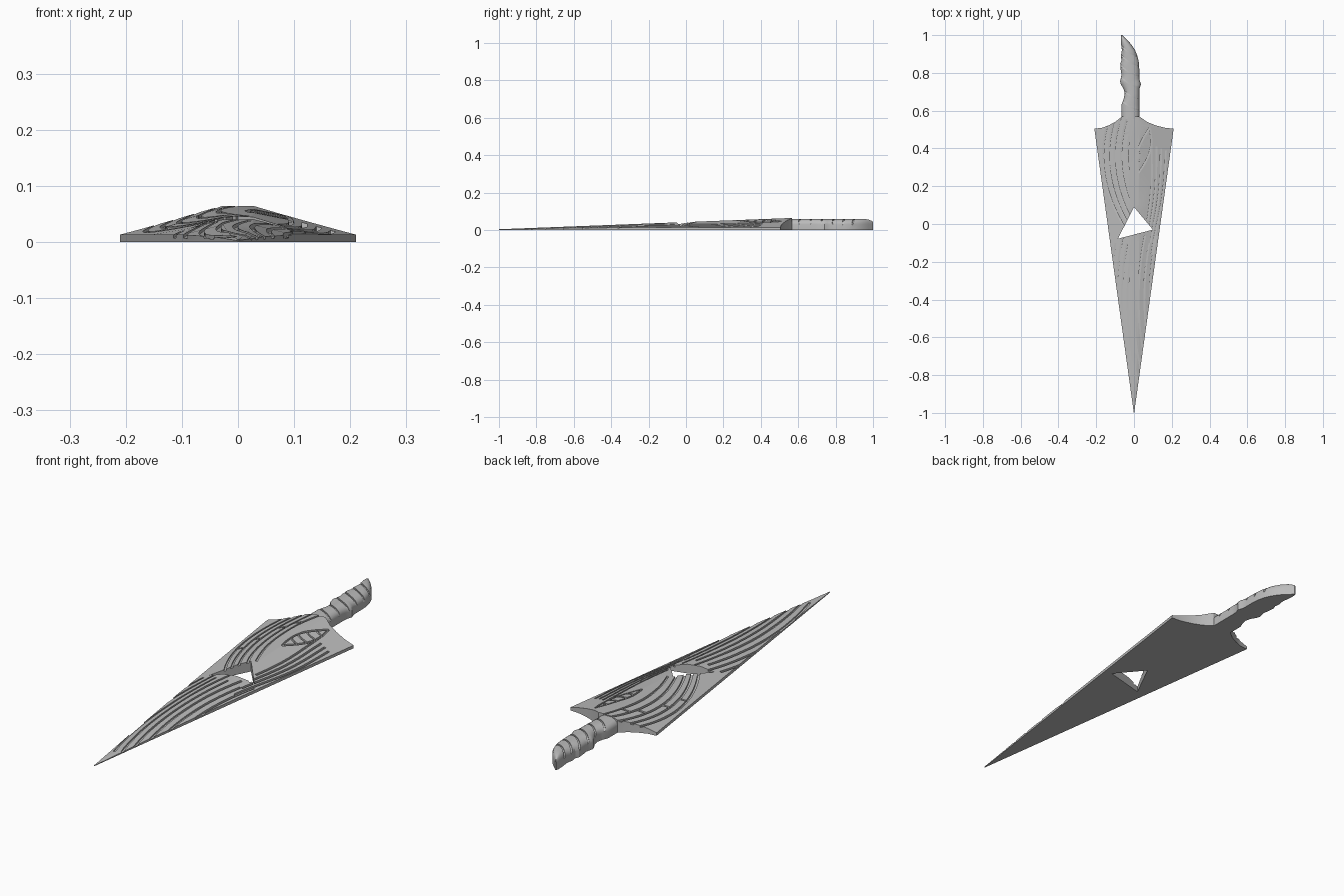
import bpy, bmesh, math

if "Cube" in bpy.data.objects:
    bpy.data.objects.remove(bpy.data.objects["Cube"])

grey = bpy.data.materials.new("plain grey")
grey.use_nodes = True
grey.diffuse_color = (0.5, 0.5, 0.5, 1)
grey.node_tree.nodes["Principled BSDF"].inputs["Base Color"].default_value = (0.5, 0.5, 0.5, 1)


def make(name, bm):
    bmesh.ops.recalc_face_normals(bm, faces=bm.faces)
    mesh = bpy.data.meshes.new(name)
    bm.to_mesh(mesh)
    bm.free()
    mesh.materials.append(grey)
    ob = bpy.data.objects.new(name, mesh)
    bpy.context.collection.objects.link(ob)
    return ob


def loft(bm, rings):
    """Join closed rings of points into a capped solid."""
    rows = [[bm.verts.new(p) for p in ring] for ring in rings]
    n = len(rows[0])
    for a, b in zip(rows, rows[1:]):
        for i in range(n):
            j = (i + 1) % n
            bm.faces.new((a[i], a[j], b[j], b[i]))
    bm.faces.new(rows[0])
    bm.faces.new(rows[-1])


def cut(target, bm):
    cutter = make("cutter", bm)
    cutter.hide_render = True
    mod = target.modifiers.new("cut", "BOOLEAN")
    mod.operation, mod.solver, mod.use_self = "DIFFERENCE", "EXACT", True
    mod.object = cutter
    bpy.context.view_layer.objects.active = target
    bpy.ops.object.modifier_apply(modifier=mod.name)
    bpy.data.objects.remove(cutter)


def groove(bm, path, roof, depth=0.007, width=0.009):
    """Ribbon-shaped cutter that follows a path at a set depth below a surface."""
    rings = []
    for i, (x, y) in enumerate(path):
        ax, ay = path[max(i - 1, 0)]
        bx, by = path[min(i + 1, len(path) - 1)]
        size = math.hypot(bx - ax, by - ay)
        nx, ny = -(by - ay) / size * width / 2, (bx - ax) / size * width / 2
        z = roof(x, y)
        low = z - min(depth, z * 0.5)
        rings.append([(x - nx, y - ny, low), (x + nx, y + ny, low),
                      (x + nx, y + ny, z + 0.03), (x - nx, y - ny, z + 0.03)])
    loft(bm, rings)


# Blade: a long wedge with a flat ridge and hollow shoulders
def half(y):
    return 0.001 + 0.209 * (y + 1) / 1.505


def ridge(y):
    return 0.004 + 0.06 * (y + 1) / 1.56


def flat(y):
    return min(0.027, half(y) * 0.4)


def blade_roof(x, y):
    top = ridge(y)
    edge = min(0.013, top * 0.6)
    f = (abs(x) - flat(y)) / (half(y) - flat(y))
    return top + (edge - top) * min(max(f, 0), 1)


def blade_ring(y, left, right):
    xs = (left, -flat(y), flat(y), right)
    return [(left, y, 0)] + [(x, y, blade_roof(x, y)) for x in xs] + [(right, y, 0)]


bm = bmesh.new()
rings = [blade_ring(y, -half(y), half(y)) for y in (-1, -0.9, -0.7, -0.3, 0.1, 0.5)]
for y, left, right in ((0.505, -0.21, 0.21), (0.509, -0.17, 0.165), (0.522, -0.135, 0.115),
                       (0.54, -0.1, 0.07), (0.568, -0.065, 0.03)):
    rings.append(blade_ring(y, left, right))
loft(bm, rings)
blade = make("blade", bm)

# Triangular window
bm = bmesh.new()
loft(bm, [[(0, 0.09, z), (-0.085, -0.078, z), (0.1, -0.03, z)] for z in (-0.1, 0.2)])
cut(blade, bm)


# Grain lines on the blade
def arc(x0, yc, bend, y0, y1, n=22):
    ys = [y0 + (y1 - y0) * i / n for i in range(n + 1)]
    pts = [(x0 + bend * (y - yc) ** 2, y) for y in ys]
    return [p for p in pts if abs(p[0]) < half(p[1]) + 0.012]


bm = bmesh.new()
for k in range(8):
    groove(bm, arc(-0.125 + 0.03 * k, -0.4, 0.3, -0.92 + 0.03 * (k % 3), -0.1 + 0.04 * (k % 2)), blade_roof)
cut(blade, bm)

bm = bmesh.new()
arches = [-0.165, -0.135, -0.105, -0.07, -0.035]
for k, x0 in enumerate(arches):
    groove(bm, arc(x0, 0.36, 0.8, -0.02 + 0.03 * k, 0.58), blade_roof)
for k in range(4):
    f = 0.5 + 0.13 * k
    ys = [0.02 - 0.06 * k + 0.05 * i for i in range(9 + k)]
    groove(bm, [(f * half(y) + 0.01 * math.sin(9 * y), y) for y in ys], blade_roof)
cut(blade, bm)

# Leaf-shaped knot with rungs, and short rungs between the arches
bm = bmesh.new()
for side in (-1, 1):
    pts = []
    for i in range(13):
        t = i / 12
        pts.append((0.025 + 0.06 * t + side * 0.032 * math.sin(math.pi * t), 0.27 + 0.24 * t))
    groove(bm, pts, blade_roof)
for t in (0.25, 0.42, 0.6, 0.78):
    w = 0.03 * math.sin(math.pi * t)
    x, y = 0.025 + 0.06 * t, 0.27 + 0.24 * t
    groove(bm, [(x - w, y + 0.012), (x, y), (x + w, y - 0.004)], blade_roof)
for k, y in enumerate((0.2, 0.3, 0.42, 0.47)):
    a, b = (arches[i] + 0.8 * (y - 0.36) ** 2 for i in (k, k + 1))
    groove(bm, [(a, y), (b, y + 0.015)], blade_roof)
cut(blade, bm)

# Handle: domed grip with finger notches and a hooked end
outline = [(0.555, -0.065, 0.028), (0.635, -0.065, 0.028), (0.66, -0.055, 0.028),
           (0.69, -0.049, 0.028), (0.715, -0.055, 0.029), (0.74, -0.07, 0.037),
           (0.755, -0.074, 0.032), (0.77, -0.07, 0.028), (0.79, -0.066, 0.028),
           (0.82, -0.071, 0.028), (0.85, -0.073, 0.026), (0.865, -0.066, 0.024),
           (0.89, -0.069, 0.018), (0.92, -0.064, 0.006), (0.95, -0.068, -0.014),
           (0.975, -0.07, -0.036), (0.99, -0.07, -0.053), (1.0, -0.068, -0.062)]


def section(y):
    for (y0, l0, r0), (y1, l1, r1) in zip(outline, outline[1:]):
        if y <= y1:
            t = max(0, (y - y0) / (y1 - y0))
            return l0 + (l1 - l0) * t, r0 + (r1 - r0) * t
    return outline[-1][1:]


def grip_roof(x, y):
    left, right = section(y)
    u = min(1, abs(2 * x - left - right) / (right - left))
    drop = max(0, (y - 0.93) / 0.07)
    return 0.03 + (0.03 - 0.016 * drop ** 3) * math.sqrt(max(0, 1 - u ** 2.4))


bm = bmesh.new()
rings = []
for y, left, right in outline:
    mid, wide = (left + right) / 2, (right - left) / 2
    xs = [mid - wide * math.cos(math.pi * i / 14) for i in range(15)]
    rings.append([(left, y, 0)] + [(x, y, grip_roof(x, y)) for x in xs] + [(right, y, 0)])
loft(bm, rings)
handle = make("handle", bm)

# Grain lines wrapping the grip
bm = bmesh.new()
for k, y0 in enumerate((0.62, 0.68, 0.74, 0.8, 0.855, 0.905)):
    pts = []
    for i in range(15):
        u = -1 + i / 7
        pts.append((-0.02 + 0.065 * u, y0 - 0.035 * u + 0.02 * u * u))
    groove(bm, pts, grip_roof, 0.005, 0.007)
cut(handle, bm)

# Shading
for ob in (blade, handle):
    bpy.ops.object.select_all(action="DESELECT")
    ob.select_set(True)
    bpy.context.view_layer.objects.active = ob
    bpy.ops.object.shade_smooth_by_angle(angle=math.radians(25))
